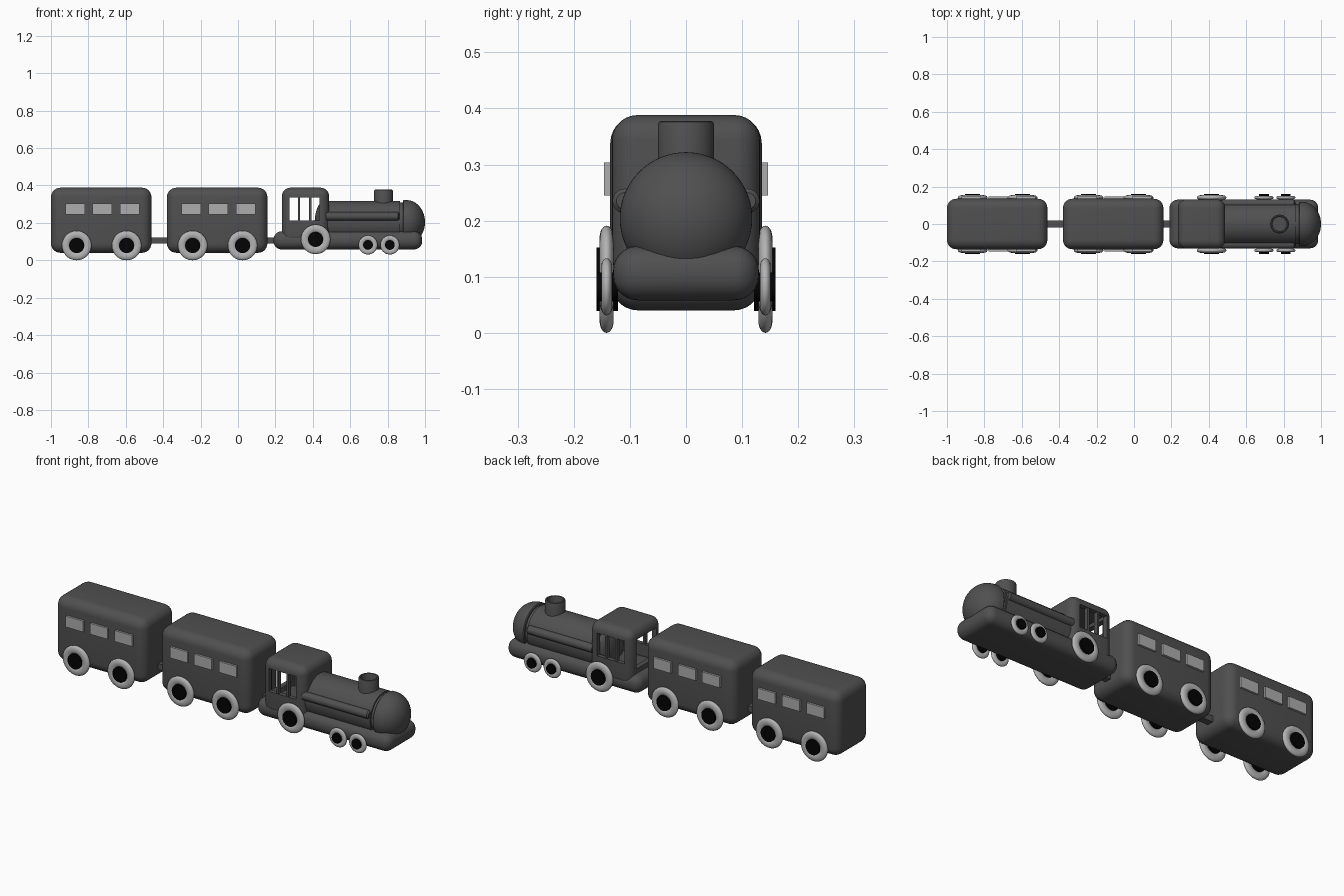
import bpy, bmesh, math
from mathutils import Matrix

if "Cube" in bpy.data.objects:
    bpy.data.objects.remove(bpy.data.objects["Cube"])


def material(name, v):
    m = bpy.data.materials.new(name)
    m.diffuse_color = (v, v, v, 1)
    m.use_nodes = True
    m.node_tree.nodes["Principled BSDF"].inputs["Base Color"].default_value = m.diffuse_color
    return m


DARK = material("dark grey body", 0.08)
LIGHT = material("light grey wheel", 0.45)
GLASS = material("window grey", 0.42)
BLACK = material("black hub", 0.001)


def finish(name, bm, mat, angle=35):
    bmesh.ops.recalc_face_normals(bm, faces=bm.faces)
    me = bpy.data.meshes.new(name)
    bm.to_mesh(me)
    bm.free()
    me.materials.append(mat)
    for p in me.polygons:
        p.use_smooth = True
    me.set_sharp_from_angle(angle=math.radians(angle))
    ob = bpy.data.objects.new(name, me)
    bpy.context.collection.objects.link(ob)
    return ob


def box(name, x, y, z, mat, bevel=0.0, seg=7):
    """Box from (min, max) pairs with optional rounded edges."""
    bm = bmesh.new()
    bmesh.ops.create_cube(bm, size=1)
    for v in bm.verts:
        v.co = [(a + b) / 2 + c * (b - a) for (a, b), c in zip((x, y, z), v.co)]
    if bevel:
        bmesh.ops.bevel(bm, geom=bm.edges[:], offset=bevel, segments=seg,
                        profile=0.5, affect='EDGES')
    return finish(name, bm, mat)


def lathe(name, profile, mat, matrix, n=48, closed=False):
    """Revolve (axial, radius) points around local x; radius 0 ends are poles."""
    bm = bmesh.new()
    rings = []
    for a, r in profile:
        if r < 1e-6:
            rings.append([bm.verts.new((a, 0, 0))] * n)
        else:
            rings.append([bm.verts.new((a, r * math.cos(2 * math.pi * i / n),
                                        r * math.sin(2 * math.pi * i / n))) for i in range(n)])
    pairs = list(zip(rings, rings[1:])) + ([(rings[-1], rings[0])] if closed else [])
    for p, q in pairs:
        for i in range(n):
            j = (i + 1) % n
            vs = list(dict.fromkeys((p[i], p[j], q[j], q[i])))
            if len(vs) > 2:
                bm.faces.new(vs)
    bm.transform(matrix)
    return finish(name, bm, mat)


def arc(cx, cr, rx, rr, a0, a1, n=12):
    return [(cx + rx * math.cos(math.radians(a0 + (a1 - a0) * i / n)),
             max(0, cr + rr * math.sin(math.radians(a0 + (a1 - a0) * i / n)))) for i in range(n + 1)]


def wheel(name, x, z, radius, hub, half_width, side):
    # rounded tyre ring with a black hub through it
    m = Matrix.Translation((x, side * 0.1415, z)) @ Matrix.Rotation(side * math.pi / 2, 4, 'Z')
    minor = (radius - hub) / 2 + 0.002
    lathe(name + "_tyre", arc(0, radius - minor, half_width, minor, 0, 345, 23), LIGHT, m, closed=True)
    lathe(name + "_hub", [(-0.02, 0), (-0.02, hub), (0.018, hub), (0.018, 0)], BLACK, m)


def cut(ob, cutter):
    mod = ob.modifiers.new("cut", 'BOOLEAN')
    mod.operation = 'DIFFERENCE'
    mod.solver = 'EXACT'
    mod.object = cutter
    bpy.context.view_layer.update()
    dg = bpy.context.evaluated_depsgraph_get()
    me = bpy.data.meshes.new_from_object(ob.evaluated_get(dg))
    ob.modifiers.clear()
    ob.data = me
    me.set_sharp_from_angle(angle=math.radians(35))
    bpy.data.objects.remove(cutter)


# Two carriages with windows and wheels
for k, cx in enumerate((-0.7315, -0.1115)):
    car = f"carriage_{k + 1}"
    box(car, (cx - 0.2685, cx + 0.2685), (-0.135, 0.135), (0.04, 0.388), DARK, 0.05)
    for side, label in ((-1, "front"), (1, "back")):
        for i, dx in enumerate((-0.139, 0.005, 0.152)):
            y = sorted((side * 0.13, side * 0.146))
            box(f"{car}_{label}_window_{i + 1}", (cx + dx - 0.052, cx + dx + 0.052), y,
                (0.245, 0.304), GLASS)
        for i, dx in enumerate((-0.131, 0.136)):
            wheel(f"{car}_{label}_wheel_{i + 1}", cx + dx, 0.079, 0.079, 0.04, 0.0125, side)

# Couplings
box("coupling_1", (-0.48, -0.36), (-0.018, 0.018), (0.09, 0.122), DARK)
box("coupling_2", (0.14, 0.22), (-0.018, 0.018), (0.09, 0.122), DARK)

# Engine base
box("engine_base", (0.19, 0.985), (-0.13, 0.13), (0.058, 0.155), DARK, 0.044)

# Cab, hollowed with open sides and rear
cab = box("cab", (0.235, 0.487), (-0.132, 0.132), (0.09, 0.388), DARK, 0.045)
cut(cab, box("cab_cavity", (0.262, 0.46), (-0.108, 0.108), (0.15, 0.355), DARK))
cut(cab, box("cab_side_cut", (0.275, 0.437), (-0.2, 0.2), (0.214, 0.337), DARK))
cut(cab, box("cab_rear_cut", (0.2, 0.3), (-0.085, 0.085), (0.18, 0.337), DARK))
for side, label in ((-1, "front"), (1, "back")):
    for i, x in enumerate((0.326, 0.386)):
        y = sorted((side * 0.108, side * 0.13))
        box(f"cab_{label}_post_{i + 1}", (x - 0.006, x + 0.006), y, (0.205, 0.345), DARK)

# Boiler with rounded back, groove and domed nose
axis = Matrix.Translation((0, 0, 0.204))
boiler = arc(0.465, 0, 0.055, 0.114, 180, 90) + [
    (0.866, 0.114), (0.866, 0.106), (0.882, 0.106), (0.882, 0.114), (0.886, 0.118)]
boiler += arc(0.9, 0, 0.1, 0.118, 90, 0, 16)
lathe("boiler", boiler, DARK, axis, 64)

# Side pipes
for side, label in ((-1, "front"), (1, "back")):
    pipe = [(0.47, 0), (0.47, 0.022), (0.855, 0.022), (0.862, 0.015), (0.862, 0)]
    lathe(f"{label}_side_pipe", pipe, DARK, Matrix.Translation((0, side * 0.109, 0.235)), 24)

# Hollow chimney
up = Matrix.Translation((0.778, 0, 0)) @ Matrix.Rotation(-math.pi / 2, 4, 'Y')
lathe("chimney", [(0.28, 0), (0.28, 0.05), (0.371, 0.05), (0.376, 0.048), (0.378, 0.044),
                  (0.376, 0.039), (0.371, 0.037), (0.325, 0.037), (0.325, 0)], DARK, up, 40)

# Engine wheels
for side, label in ((-1, "front"), (1, "back")):
    wheel(f"engine_{label}_large_wheel", 0.415, 0.112, 0.079, 0.04, 0.0125, side)
    for i, x in enumerate((0.695, 0.812)):
        wheel(f"engine_{label}_small_wheel_{i + 1}", x, 0.082, 0.051, 0.026, 0.0095, side)
